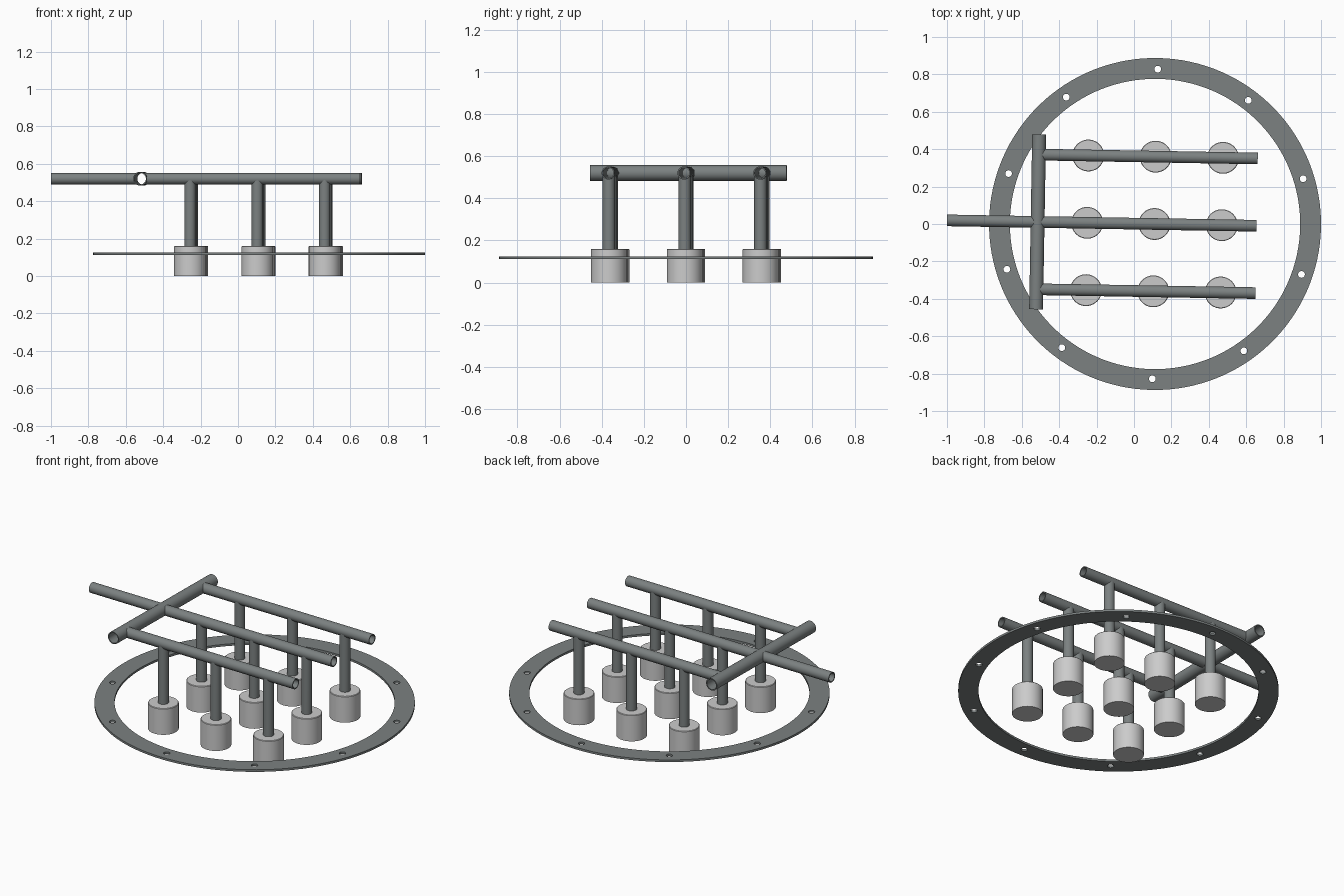
import bpy, bmesh, math
from mathutils import Matrix, Vector

if "Cube" in bpy.data.objects:
    bpy.data.objects.remove(bpy.data.objects["Cube"])

SEG = 40
PIPE_Z = 0.520
FRAME = Matrix.Translation((0.1125, 0, 0)) @ Matrix.Rotation(math.radians(-1), 4, 'Z')
ROWS = (-0.36, 0, 0.36)

# Dark steel for pipes and flange; cups stay default grey
steel = bpy.data.materials.new("dark_steel")
steel.diffuse_color = (0.20, 0.22, 0.22, 1)
steel.use_nodes = True
steel.node_tree.nodes["Principled BSDF"].inputs["Base Color"].default_value = steel.diffuse_color


def add_mesh(name, bm, mat=None):
    bmesh.ops.recalc_face_normals(bm, faces=bm.faces)
    bm.transform(FRAME)
    me = bpy.data.meshes.new(name)
    bm.to_mesh(me)
    bm.free()
    if mat:
        me.materials.append(mat)
    ob = bpy.data.objects.new(name, me)
    bpy.context.collection.objects.link(ob)
    return ob


def tube(name, axis, base, start, end, ro, ri, saddle0=0, saddle1=0):
    """Hollow pipe along X, Y or Z; saddle radii cope an end onto a crossing pipe."""
    bm = bmesh.new()
    rings = []
    for r, at_end in ((ro, False), (ro, True), (ri, True), (ri, False)):
        ring = []
        for i in range(SEG):
            a = 2 * math.pi * i / SEG
            u, v = r * math.cos(a), r * math.sin(a)
            if at_end:
                t = end - math.sqrt(max(saddle1 ** 2 - v * v, 0))
            else:
                t = start + math.sqrt(max(saddle0 ** 2 - v * v, 0))
            local = {'X': (t, u, v), 'Y': (u, t, v), 'Z': (u, v, t)}[axis]
            ring.append(bm.verts.new(Vector(base) + Vector(local)))
        rings.append(ring)
    for k in range(4):
        p, q = rings[k], rings[(k + 1) % 4]
        for i in range(SEG):
            j = (i + 1) % SEG
            bm.faces.new((p[i], p[j], q[j], q[i]))
    return add_mesh(name, bm, steel)


def cup(name, x, y):
    """Solid cylinder with a slightly chamfered top rim."""
    bm = bmesh.new()
    bmesh.ops.create_cone(bm, cap_ends=True, segments=48, radius1=0.085, radius2=0.085,
                          depth=0.16, matrix=Matrix.Translation((x, y, 0.08)))
    rim = [e for e in bm.edges if all(v.co.z > 0.15 for v in e.verts)]
    bmesh.ops.bevel(bm, geom=rim, offset=0.003, segments=1, affect='EDGES')
    return add_mesh(name, bm)


# Flat flange ring with ten bolt holes
def circle(curve, cx, cy, r, n):
    sp = curve.splines.new('POLY')
    sp.points.add(n - 1)
    for i, p in enumerate(sp.points):
        a = 2 * math.pi * i / n
        p.co = (cx + r * math.cos(a), cy + r * math.sin(a), 0, 1)
    sp.use_cyclic_u = True


curve = bpy.data.curves.new("flange_ring", 'CURVE')
curve.dimensions = '2D'
curve.fill_mode = 'BOTH'
curve.extrude = 0.0065
curve.materials.append(steel)
circle(curve, 0, 0, 0.8875, 128)
circle(curve, 0, 0, 0.776, 128)
for k in range(10):
    a = math.radians(90 + 36 * k)
    circle(curve, 0.828 * math.cos(a), 0.828 * math.sin(a), 0.018, 24)
ring = bpy.data.objects.new("flange_ring", curve)
bpy.context.collection.objects.link(ring)
ring.matrix_world = FRAME @ Matrix.Translation((0, 0, 0.118))
bpy.context.view_layer.objects.active = ring
ring.select_set(True)
bpy.ops.object.convert(target='MESH')

# Header pipe and the inlet feeding it
HX = -0.628
tube("header_pipe", 'Y', (HX, 0, PIPE_Z), -0.467, 0.467, 0.037, 0.031)
tube("inlet_pipe", 'X', (0, 0, PIPE_Z), -1.1125, HX, 0.031, 0.025, saddle1=0.034)

# Three branch pipes, each with three risers and cups
for r, y in enumerate(ROWS):
    tube(f"branch_pipe_{r}", 'X', (0, y, PIPE_Z), HX, 0.543, 0.031, 0.025, saddle0=0.034)
    for c, dx in enumerate(ROWS):
        x = dx - 0.003
        tube(f"riser_{r}_{c}", 'Z', (x, y, 0), 0.155, PIPE_Z, 0.030, 0.024, saddle1=0.028)
        cup(f"cup_{r}_{c}", x, y)

# Smooth round walls, keep rims sharp
bpy.ops.object.select_all(action='SELECT')
bpy.context.view_layer.objects.active = bpy.data.objects["header_pipe"]
bpy.ops.object.shade_smooth_by_angle(angle=math.radians(30))
